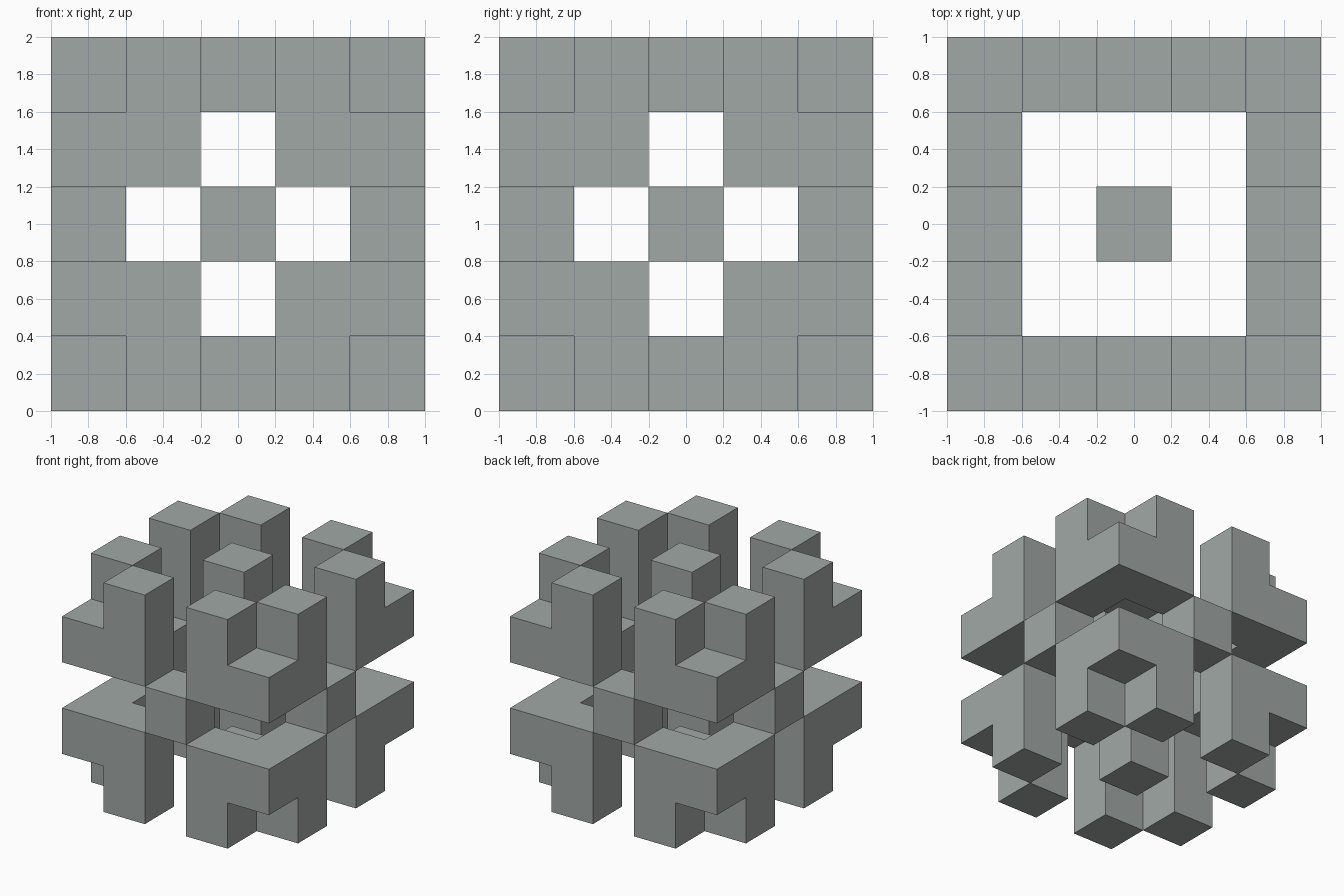
import bpy, bmesh
from itertools import product
from mathutils import Vector

if "Cube" in bpy.data.objects:
    bpy.data.objects.remove(bpy.data.objects["Cube"])

S = 0.4  # cell size of the 5 x 5 x 5 lattice

# Dark greenish grey for every part
grey = bpy.data.materials.new("dark_grey")
grey.diffuse_color = (0.355, 0.393, 0.383, 1)
grey.use_nodes = True
grey.node_tree.nodes["Principled BSDF"].inputs["Base Color"].default_value = grey.diffuse_color


def cell_block(name, cells):
    """Join lattice cells into one solid, keeping only the exposed faces."""
    bm = bmesh.new()
    cells = set(cells)
    for c in cells:
        for axis, sign in product(range(3), (-1, 1)):
            n = [0, 0, 0]
            n[axis] = sign
            if tuple(a + b for a, b in zip(c, n)) in cells:
                continue
            u, v = Vector((0, 0, 0)), Vector((0, 0, 0))
            u[(axis + 1) % 3] = 0.5
            v[(axis + 2) % 3] = 0.5 * sign
            mid = Vector(c) + Vector(n) * 0.5
            corners = [mid - u - v, mid + u - v, mid + u + v, mid - u + v]
            bm.faces.new([bm.verts.new(p * S + Vector((0, 0, 1))) for p in corners])
    bmesh.ops.remove_doubles(bm, verts=bm.verts, dist=0.001)
    mesh = bpy.data.meshes.new(name)
    bm.to_mesh(mesh)
    bm.free()
    mesh.materials.append(grey)
    bpy.context.collection.objects.link(bpy.data.objects.new(name, mesh))


# Eight corner clusters: an L of three cells with a prong on each arm
cluster = [(2, 2, 1), (1, 2, 1), (2, 1, 1), (1, 2, 2), (2, 1, 2)]
for sx, sy, sz in product((-1, 1), repeat=3):
    cell_block("corner_cluster", [(x * sx, y * sy, z * sz) for x, y, z in cluster])

# Six single cubes in the middle of each side
for axis, sign in product(range(3), (-2, 2)):
    c = [0, 0, 0]
    c[axis] = sign
    cell_block("side_cube", [tuple(c)])
